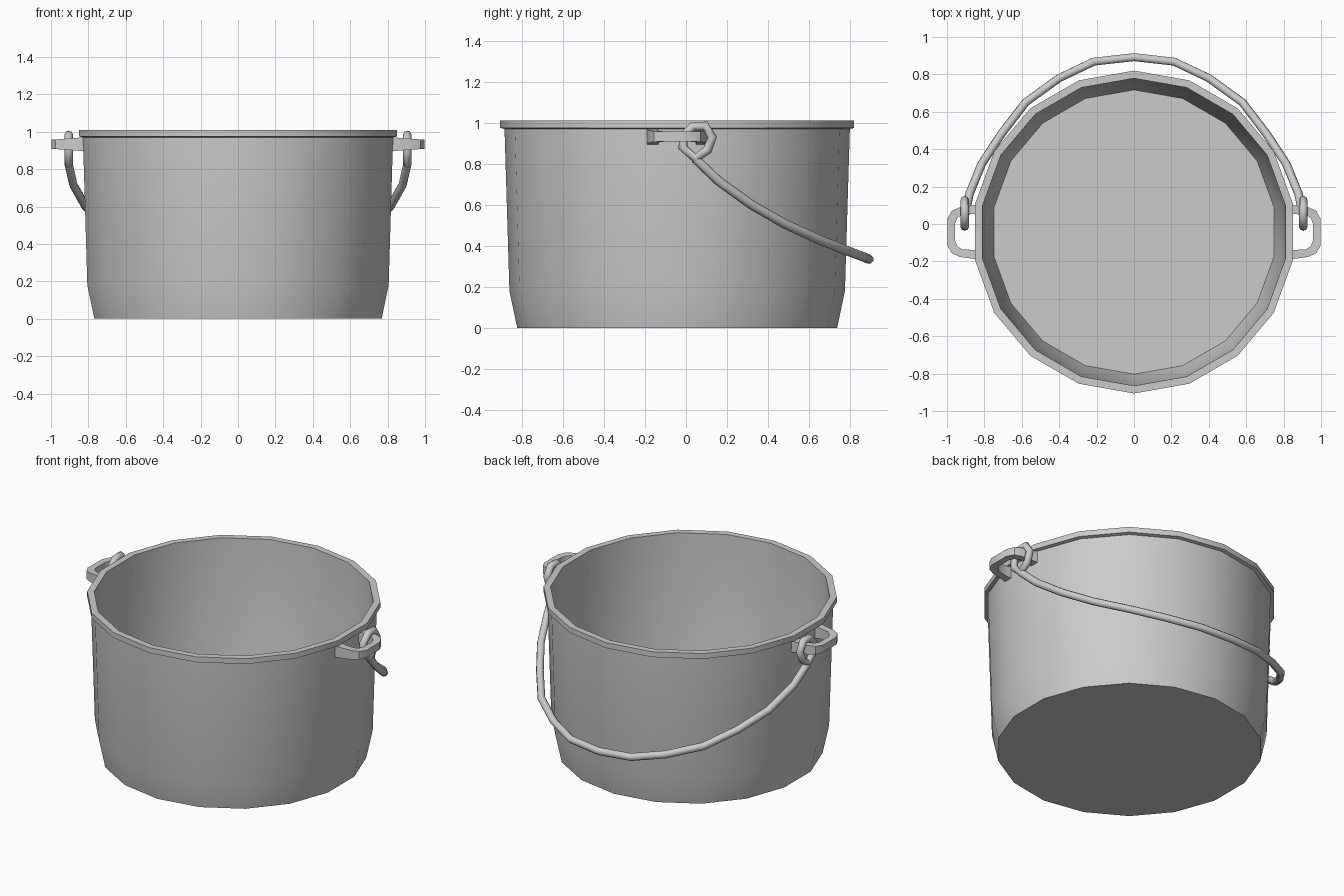
import bpy, bmesh, math

if "Cube" in bpy.data.objects:
    bpy.data.objects.remove(bpy.data.objects["Cube"])

CY = -0.043   # y of the bucket axis


def finish(name, bm, angle=35):
    bmesh.ops.recalc_face_normals(bm, faces=bm.faces)
    me = bpy.data.meshes.new(name)
    bm.to_mesh(me)
    bm.free()
    ob = bpy.data.objects.new(name, me)
    bpy.context.collection.objects.link(ob)
    smooth(ob, angle)
    return ob


def smooth(ob, angle):
    bpy.ops.object.select_all(action='DESELECT')
    ob.select_set(True)
    bpy.context.view_layer.objects.active = ob
    bpy.ops.object.shade_smooth_by_angle(angle=math.radians(angle))


# Bucket: 18-sided lathe, outer wall, rim, inner wall and floor
profile = [(0.78, 0), (0.818, 0.18), (0.842, 0.97), (0.863, 0.975), (0.863, 1.01),
           (0.822, 1.01), (0.798, 0.18), (0.76, 0.02)]
N = 18
bm = bmesh.new()
rings = []
for r, z in profile:
    rings.append([bm.verts.new((r * math.sin(2 * math.pi * i / N),
                                CY + r * math.cos(2 * math.pi * i / N), z))
                  for i in range(N)])
for a, b in zip(rings, rings[1:]):
    for i in range(N):
        j = (i + 1) % N
        bm.faces.new((a[i], a[j], b[j], b[i]))
bm.faces.new(rings[0])
bm.faces.new(rings[-1])
finish("bucket", bm)

# Ears: flat U-shaped loops; (outer x, outer dy, inner x, inner dy, half height)
half = [(0.825, 0.148, 0.825, 0.092, 0.038), (0.86, 0.143, 0.86, 0.096, 0.034),
        (0.93, 0.133, 0.92, 0.092, 0.029), (0.975, 0.113, 0.945, 0.075, 0.026),
        (0.998, 0.07, 0.957, 0.045, 0.024)]
path = half + [(ox, -oy, ix, -iy, h) for ox, oy, ix, iy, h in reversed(half)]
bm = bmesh.new()
secs = []
for ox, oy, ix, iy, h in path:
    secs.append([bm.verts.new(p) for p in (
        (ox, CY + oy, 0.933 - h), (ox, CY + oy, 0.933 + h),
        (ix, CY + iy, 0.933 + h), (ix, CY + iy, 0.933 - h))])
for a, b in zip(secs, secs[1:]):
    for i in range(4):
        j = (i + 1) % 4
        bm.faces.new((a[i], a[j], b[j], b[i]))
bm.faces.new(secs[0])
bm.faces.new(secs[-1])
ears = finish("ears", bm)
ears.modifiers.new("Mirror", 'MIRROR')

# Handle: hanging bail plus an eye ring at each end, as round wire
bail = [(0.905, 0.045, 0.825), (0.88, 0.16, 0.715), (0.815, 0.32, 0.6), (0.71, 0.48, 0.508),
        (0.58, 0.65, 0.43), (0.4, 0.78, 0.378), (0.215, 0.868, 0.345)]
bail = bail + [(0, 0.892, 0.335)] + [(-x, y, z) for x, y, z in reversed(bail)]
eye = [(0.045, 0.825), (0.105, 0.868), (0.128, 0.93), (0.093, 0.985),
       (0.035, 0.983), (-0.012, 0.937), (-0.015, 0.88)]
cu = bpy.data.curves.new("handle", 'CURVE')
cu.dimensions = '3D'
cu.bevel_depth = 0.023
cu.bevel_resolution = 2
cu.use_fill_caps = True


def wire(points, closed):
    sp = cu.splines.new('POLY')
    sp.points.add(len(points) - 1)
    for p, co in zip(sp.points, points):
        p.co = (*co, 1)
    sp.use_cyclic_u = closed


wire(bail, False)
for s in (-1, 1):
    wire([(s * 0.905, y, z) for y, z in eye], True)
handle = bpy.data.objects.new("handle", cu)
bpy.context.collection.objects.link(handle)
bpy.ops.object.select_all(action='DESELECT')
handle.select_set(True)
bpy.context.view_layer.objects.active = handle
bpy.ops.object.convert(target='MESH')
smooth(bpy.context.view_layer.objects.active, 60)
